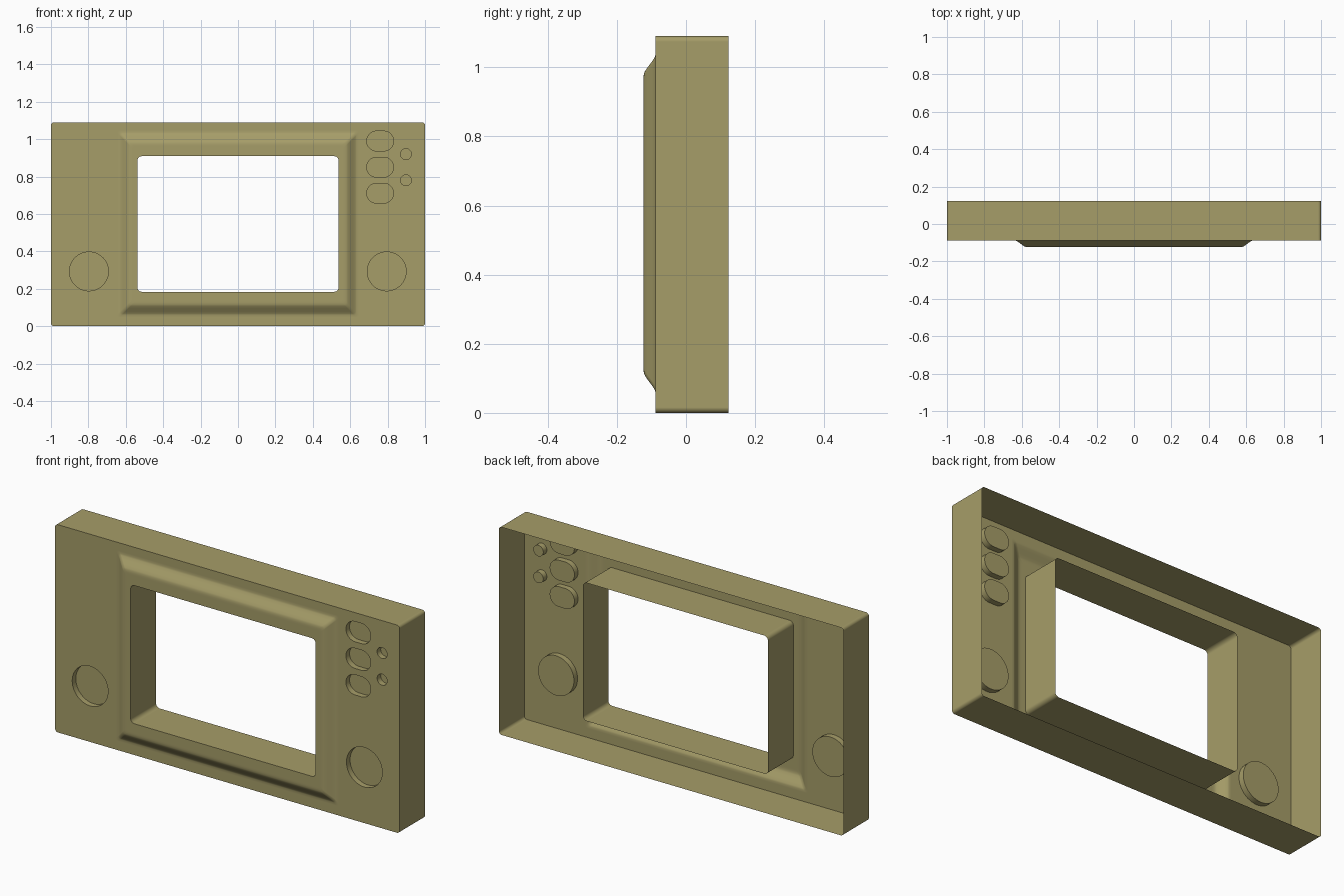
import bpy
import bmesh
from math import sin, cos, pi, radians

cube = bpy.data.objects.get("Cube")
if cube:
    bpy.data.objects.remove(cube, do_unlink=True)

HEIGHT = 1.09
BACK, PANEL, RAISED, TUNNEL_END = 0.123, -0.088, -0.123, 0.087
POCKET_DEPTH = 0.03

olive = bpy.data.materials.new("olive plastic")
olive.use_nodes = True
COLOUR = (0.38, 0.337, 0.14, 1)
olive.diffuse_color = COLOUR
olive.node_tree.nodes["Principled BSDF"].inputs["Base Color"].default_value = COLOUR


def rounded(x, z, hw, hh, r, seg=6):
    """Counter-clockwise outline of a rounded rectangle, seen from the front."""
    pts = []
    for k, (sx, sz) in enumerate([(1, 1), (-1, 1), (-1, -1), (1, -1)]):
        for i in range(seg + 1):
            a = (k + i / seg) * pi / 2
            p = (x + sx * (hw - r) + r * cos(a), z + sz * (hh - r) + r * sin(a))
            if not pts or abs(p[0] - pts[-1][0]) + abs(p[1] - pts[-1][1]) > 1e-5:
                pts.append(p)
    if abs(pts[0][0] - pts[-1][0]) + abs(pts[0][1] - pts[-1][1]) < 1e-5:
        pts.pop()
    return pts


def ring(bm, outline, y):
    return [bm.verts.new((x, y, z)) for x, z in outline]


def pairs(loop):
    return list(zip(loop, loop[1:] + loop[:1]))


def band(bm, a, b):
    for (a0, a1), (b0, b1) in zip(pairs(a), pairs(b)):
        bm.faces.new((a0, a1, b1, b0))


def finish(bm, name):
    mesh = bpy.data.meshes.new(name)
    bm.to_mesh(mesh)
    bm.free()
    obj = bpy.data.objects.new(name, mesh)
    bpy.context.collection.objects.link(obj)
    mesh.materials.append(olive)
    bpy.ops.object.select_all(action="DESELECT")
    obj.select_set(True)
    bpy.context.view_layer.objects.active = obj
    bpy.ops.object.shade_smooth_by_angle(angle=radians(45))
    mod = obj.modifiers.new("Even shading", "WEIGHTED_NORMAL")
    mod.keep_sharp = True
    return obj


# Pockets: name, outline
pockets = [("left_dial_pocket", rounded(0.795, 0.293, 0.104, 0.104, 0.104, 12)),
           ("right_dial_pocket", rounded(-0.797, 0.293, 0.104, 0.104, 0.104, 12))]
for n, z in enumerate((0.99, 0.85, 0.711)):
    pockets.append((f"button_pocket_{n + 1}", rounded(0.76, z, 0.072, 0.053, 0.053, 10)))
for n, z in enumerate((0.92, 0.78)):
    pockets.append((f"lamp_pocket_{n + 1}", rounded(0.898, z, 0.029, 0.029, 0.029, 8)))

# Casing: outer walls, front panel, raised bezel
bm = bmesh.new()
case = rounded(0, HEIGHT / 2, 1, HEIGHT / 2, 0.016)
back, front = ring(bm, case, BACK), ring(bm, case, PANEL)
band(bm, back, front)

MID = 0.548
BEZEL = [(-0.012, PANEL), (0, PANEL), (0.008, -0.091), (0.02, -0.099), (0.036, -0.111),
         (0.048, -0.119), (0.056, -0.122), (0.066, RAISED), (0.075, RAISED)]
rings = [ring(bm, rounded(0, MID, 0.635 - d, 0.488 - d, 0.014), y) for d, y in BEZEL]
opening = rounded(0, 0.5465, 0.537, 0.3625, 0.022)
rings.append(ring(bm, opening, RAISED))
for a, b in zip(rings, rings[1:]):
    band(bm, a, b)

# Flat panel filled around the bezel and pocket holes
edges = []
for loop in [front, rings[0]] + [ring(bm, outline, PANEL) for _, outline in pockets]:
    for v0, v1 in pairs(loop):
        edges.append(bm.edges.get((v0, v1)) or bm.edges.new((v0, v1)))
fill = bmesh.ops.triangle_fill(bm, edges=edges, use_beauty=True, normal=(0, -1, 0))
faces = [g for g in fill["geom"] if isinstance(g, bmesh.types.BMFace)]
bm.normal_update()
bmesh.ops.reverse_faces(bm, faces=[f for f in faces if f.normal.y > 0])
finish(bm, "casing")

# Tunnel behind the screen opening
bm = bmesh.new()
band(bm, ring(bm, opening, RAISED), ring(bm, opening, TUNNEL_END))
finish(bm, "screen_tunnel")

# Recessed pockets with closed floors
for name, outline in pockets:
    bm = bmesh.new()
    floor = ring(bm, outline, PANEL + POCKET_DEPTH)
    band(bm, ring(bm, outline, PANEL), floor)
    bm.faces.new(floor)
    finish(bm, name)
